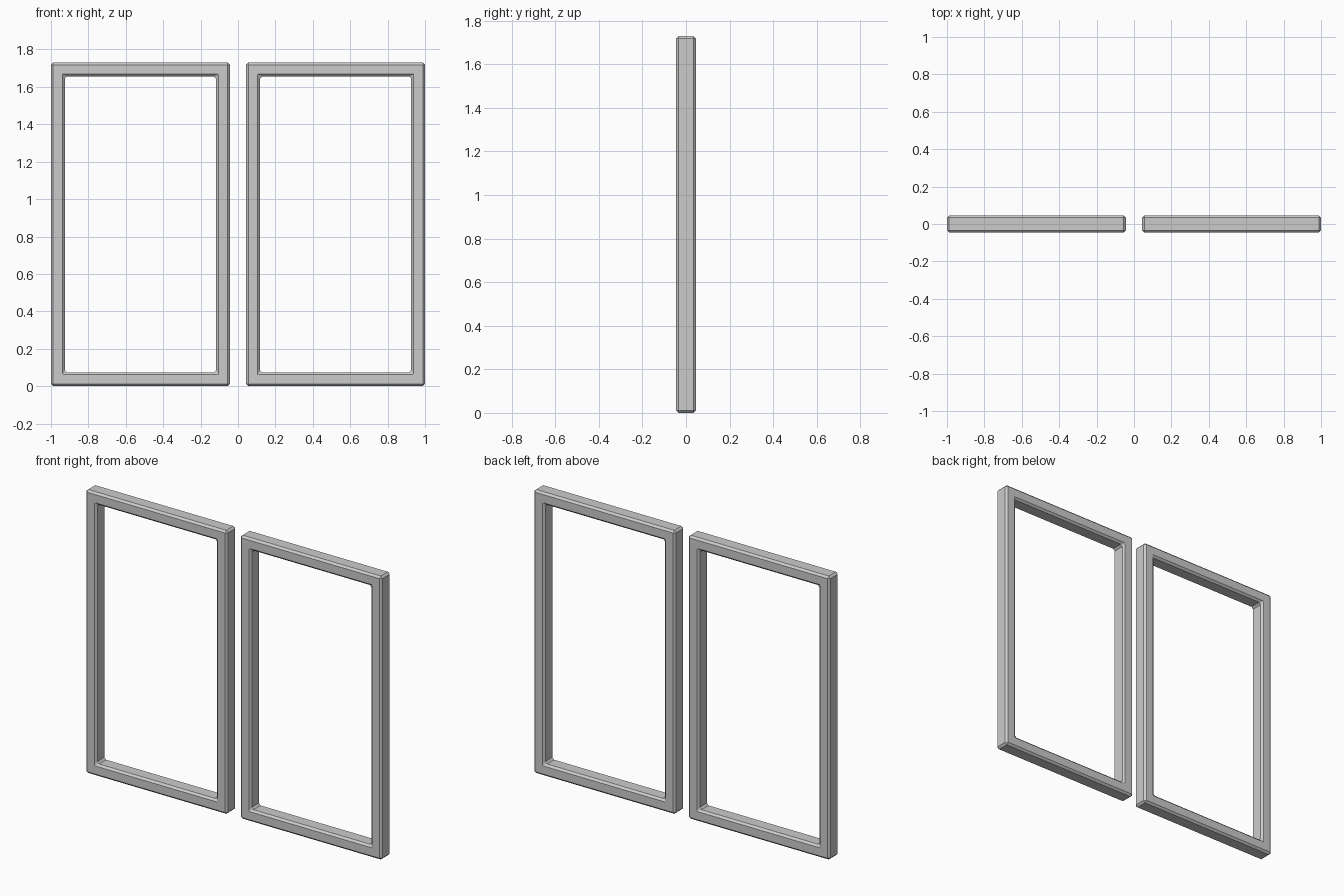
import bpy
import bmesh

if "Cube" in bpy.data.objects:
    bpy.data.objects.remove(bpy.data.objects["Cube"])

WIDTH, HEIGHT, DEPTH = 0.957, 1.73, 0.092
RAIL, CHAMFER = 0.074, 0.012


def make_frame(name, centre_x):
    # Rectangular ring: outer and inner loops on front and back
    def loop(bm, inset, y):
        x, z0, z1 = WIDTH / 2 - inset, inset, HEIGHT - inset
        return [bm.verts.new(p) for p in
                ((-x, y, z0), (x, y, z0), (x, y, z1), (-x, y, z1))]

    bm = bmesh.new()
    rings = [loop(bm, 0, -DEPTH / 2), loop(bm, 0, DEPTH / 2),
             loop(bm, RAIL, DEPTH / 2), loop(bm, RAIL, -DEPTH / 2)]
    for k in range(4):
        a, b = rings[k], rings[(k + 1) % 4]
        for i in range(4):
            j = (i + 1) % 4
            bm.faces.new((a[i], a[j], b[j], b[i]))
    bmesh.ops.recalc_face_normals(bm, faces=bm.faces)
    mesh = bpy.data.meshes.new(name)
    bm.to_mesh(mesh)
    bm.free()

    obj = bpy.data.objects.new(name, mesh)
    obj.location.x = centre_x
    bpy.context.collection.objects.link(obj)

    # Single flat chamfer on every hard edge, inside corners included
    bevel = obj.modifiers.new("chamfer", 'BEVEL')
    bevel.width = CHAMFER
    bevel.segments = 1
    bevel.limit_method = 'ANGLE'
    return obj


# Matching pair of frames with a narrow gap between them
for name, side in (("left_frame", -1), ("right_frame", 1)):
    make_frame(name, side * (1 - WIDTH / 2))
